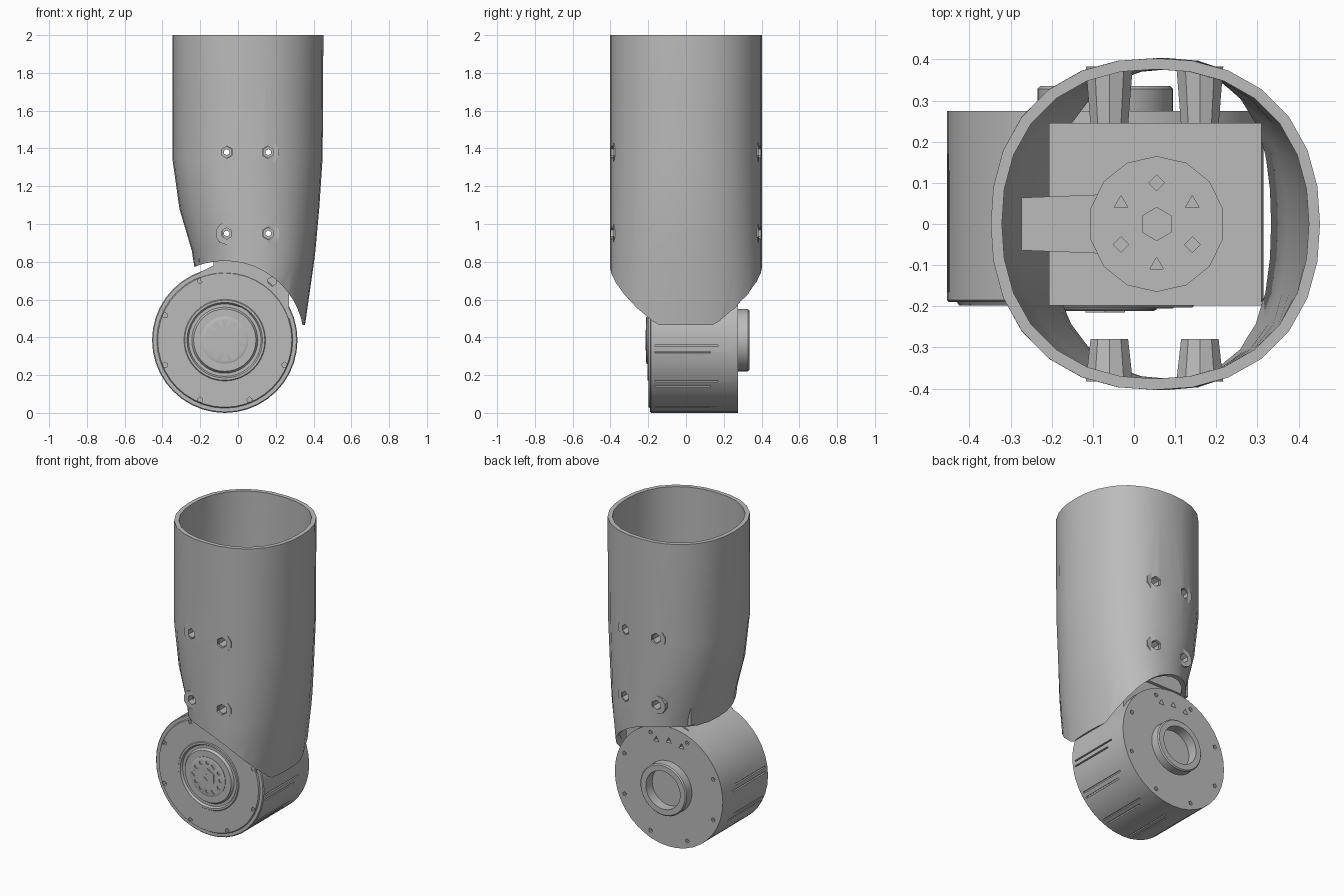
import bpy, bmesh
from math import sin, cos, pi, radians
from mathutils import Matrix, Vector

if "Cube" in bpy.data.objects:
    bpy.data.objects.remove(bpy.data.objects["Cube"])

grey = bpy.data.materials.new("plain grey")
grey.use_nodes = True
COLOUR = (0.5, 0.5, 0.5, 1)
grey.diffuse_color = COLOUR
grey.node_tree.nodes["Principled BSDF"].inputs["Base Color"].default_value = COLOUR

AX, AZ, R = -0.07, 0.385, 0.385      # wheel axis and radius
ALONG_Y = Matrix.Rotation(pi / 2, 4, 'X')


def make(name, bm):
    bmesh.ops.recalc_face_normals(bm, faces=bm.faces[:])
    mesh = bpy.data.meshes.new(name)
    bm.to_mesh(mesh)
    bm.free()
    mesh.materials.append(grey)
    ob = bpy.data.objects.new(name, mesh)
    bpy.context.collection.objects.link(ob)
    return ob


def smooth(ob, angle=35):
    bpy.ops.object.select_all(action='DESELECT')
    ob.select_set(True)
    bpy.context.view_layer.objects.active = ob
    bpy.ops.object.shade_smooth_by_angle(angle=radians(angle))


def cut(ob, cutter_bm):
    """Subtract a cutter mesh and discard it."""
    cutter = make("cutter", cutter_bm)
    cutter.hide_render = True
    mod = ob.modifiers.new("cut", 'BOOLEAN')
    mod.object, mod.operation, mod.solver = cutter, 'DIFFERENCE', 'EXACT'
    deps = bpy.context.evaluated_depsgraph_get()
    mesh = bpy.data.meshes.new_from_object(ob.evaluated_get(deps))
    ob.modifiers.clear()
    ob.data = mesh
    bpy.data.objects.remove(cutter)


def rod(bm, x, y, z, r, length, sides, r2=None, turn=ALONG_Y):
    bmesh.ops.create_cone(bm, cap_ends=True, segments=sides, radius1=r,
                          radius2=r if r2 is None else r2, depth=length,
                          matrix=Matrix.Translation((x, y, z)) @ turn)


def box(bm, lo, hi):
    lo, hi = Vector(lo), Vector(hi)
    bmesh.ops.create_cube(bm, size=1, matrix=Matrix.Translation((lo + hi) / 2)
                          @ Matrix.Diagonal((*(hi - lo), 1)))


def bridge(bm, a, b):
    for i in range(len(a)):
        j = (i + 1) % len(a)
        bm.faces.new((a[i], a[j], b[j], b[i]))


def lathe(name, profile, sides):
    """Revolve (radius, y) points about the wheel axis, capping both ends."""
    bm = bmesh.new()
    rings = [[bm.verts.new((AX + r * cos(2 * pi * i / sides), y, AZ + r * sin(2 * pi * i / sides)))
              for i in range(sides)] for r, y in profile]
    for a, b in zip(rings, rings[1:]):
        bridge(bm, a, b)
    bm.faces.new(rings[0])
    bm.faces.new(rings[-1])
    return make(name, bm)


def polar(radius, degrees):
    return AX + radius * cos(radians(degrees)), AZ + radius * sin(radians(degrees))


# Limb shell: stacked rounded sections, outside going up, inside coming down
sections = [(0.465, -0.20, 0.355), (0.78, -0.232, 0.40), (0.86, -0.245, 0.41),
            (1.08, -0.31, 0.43), (1.35, -0.348, 0.448), (2.0, -0.348, 0.452)]
SIDES, WALL = 28, 0.027


def section(bm, z, left, right, inset):
    ring = []
    for i in range(SIDES):
        c, s = cos(2 * pi * i / SIDES), sin(2 * pi * i / SIDES)
        k = (abs(c) ** 2.25 + abs(s) ** 2.25) ** (-1 / 2.25)
        ring.append(bm.verts.new(((left + right) / 2 + ((right - left) / 2 - inset) * k * c,
                                  (0.403 - inset) * k * s, z)))
    return ring


bm = bmesh.new()
rings = [section(bm, *s, 0) for s in sections] + [section(bm, *s, WALL) for s in reversed(sections)]
for a, b in zip(rings, rings[1:] + rings[:1]):
    bridge(bm, a, b)
shell = make("limb_shell", bm)

# Round clearance over the wheel
bm = bmesh.new()
rod(bm, AX, 0, AZ, 0.42, 1.2, 48)
cut(shell, bm)

# Bolt holes through the shell, front and back
BOLTS = [(x, z) for x in (-0.06, 0.16) for z in (0.95, 1.38)]
bm = bmesh.new()
for x, z in BOLTS:
    for side in (-1, 1):
        rod(bm, x, side * 0.40, z, 0.034, 0.12, 6)
cut(shell, bm)
smooth(shell)

# Hollow standoffs behind the bolts
for side, inner, label in ((-1, 0.28, "front"), (1, 0.24, "back")):
    for n, (x, z) in enumerate(BOLTS):
        bm = bmesh.new()
        length = 0.383 - inner
        wide, slim = 0.06, 0.048
        rod(bm, x, side * (inner + length / 2), z, wide if side > 0 else slim, length, 10,
            slim if side > 0 else wide)
        # the cone's first end points to +y
        post = make(f"{label}_standoff_{n + 1}", bm)
        bm = bmesh.new()
        rod(bm, x, side * 0.33, z, 0.03, 0.4, 6)
        cut(post, bm)
        smooth(post)

# Inner drive block
bm = bmesh.new()
box(bm, (-0.207, -0.198, 0.80), (0.31, 0.245, 1.46))
block = make("drive_block", bm)
bm = bmesh.new()
for x, z in BOLTS:
    rod(bm, x, 0, z, 0.016, 1, 6)
cut(block, bm)

# Output horn and its arm on top of the block
UP = Matrix.Identity(4)
bm = bmesh.new()
rod(bm, 0.055, 0, 1.48, 0.165, 0.05, 14, turn=UP)
horn = make("output_horn", bm)
bm = bmesh.new()
rod(bm, 0.055, 0, 1.50, 0.04, 0.06, 6, turn=UP)
for i in range(6):
    a = radians(30 + 60 * i)
    rod(bm, 0.055 + 0.1 * cos(a), 0.1 * sin(a), 1.50, 0.019, 0.06, 3 + i % 2, turn=UP)
cut(horn, bm)
bm = bmesh.new()
box(bm, (-0.273, -0.064, 1.455), (-0.08, 0.064, 1.495))
for v in bm.verts:
    if v.co.x > -0.1:
        v.co.y *= 1.12
make("horn_arm", bm)

# Bracket joining block and wheel
bm = bmesh.new()
outline = [(-0.2, 0.7), (-0.2, 0.745), (-0.13, 0.78), (-0.13, 0.805), (0.2, 0.805),
           (0.2, 0.74), (0.27, 0.66), (0.27, 0.5), (0.1, 0.5)]
face = bm.faces.new([bm.verts.new((x, -0.195, z)) for x, z in outline])
ext = bmesh.ops.extrude_face_region(bm, geom=[face])
bmesh.ops.translate(bm, vec=(0, 0.42, 0), verts=[v for v in ext["geom"] if isinstance(v, bmesh.types.BMVert)])
bracket = make("joint_bracket", bm)
bm = bmesh.new()
rod(bm, 0.18, -0.2, 0.695, 0.025, 0.06, 6)
cut(bracket, bm)

# Wheel body with front ring grooves and raised back hub
wheel = lathe("wheel_body", [
    (0.09, -0.205), (0.165, -0.205), (0.175, -0.19), (0.192, -0.19), (0.2, -0.203),
    (0.212, -0.203), (0.216, -0.198), (0.355, -0.198), (0.36, -0.19), (0.38, -0.19),
    (R, -0.185), (R, 0.275), (0.165, 0.275), (0.165, 0.328), (0.158, 0.335),
    (0.122, 0.335), (0.122, 0.27)], 40)

# Screw holes on both faces and paired slots around the rim
bm = bmesh.new()
for i in range(8):
    x, z = polar(0.342, 22.5 + 45 * i)
    rod(bm, x, -0.2, z, 0.015, 0.06, 5)
    rod(bm, x, 0.275, z, 0.014, 0.05, 5)
for x, z in ((-0.07, 0.68), (0.02, 0.665), (-0.16, 0.665)):
    rod(bm, x, 0.275, z, 0.022, 0.05, 3)
for i in range(7):
    for offset, reach in ((-2.5, 0.13), (2.5, 0.17)):
        angle = -7 - 30 * i + offset
        x, z = polar(R, angle)
        bmesh.ops.create_cube(bm, size=1, matrix=Matrix.Translation((x, (reach - 0.165) / 2, z))
                              @ Matrix.Rotation(-radians(angle), 4, 'Y')
                              @ Matrix.Diagonal((0.03, reach + 0.165, 0.009, 1)))
cut(wheel, bm)
smooth(wheel)

# Front hub with a ring of holes and a hexagonal centre
hub = lathe("front_hub", [(0.125, -0.2), (0.125, -0.208), (0.118, -0.211), (0.06, -0.211)], 24)
bm = bmesh.new()
for i in range(12):
    big = i % 4 == 2
    x, z = polar(0.093, 30 * i)
    rod(bm, x, -0.21, z, 0.02 if big else 0.014, 0.014, 4 if big else 5)
cut(hub, bm)
smooth(hub)
bm = bmesh.new()
rod(bm, AX, -0.209, AZ, 0.055, 0.012, 6)
nut = make("hub_nut", bm)
bm = bmesh.new()
rod(bm, AX, -0.215, AZ, 0.024, 0.02, 4)
cut(nut, bm)
